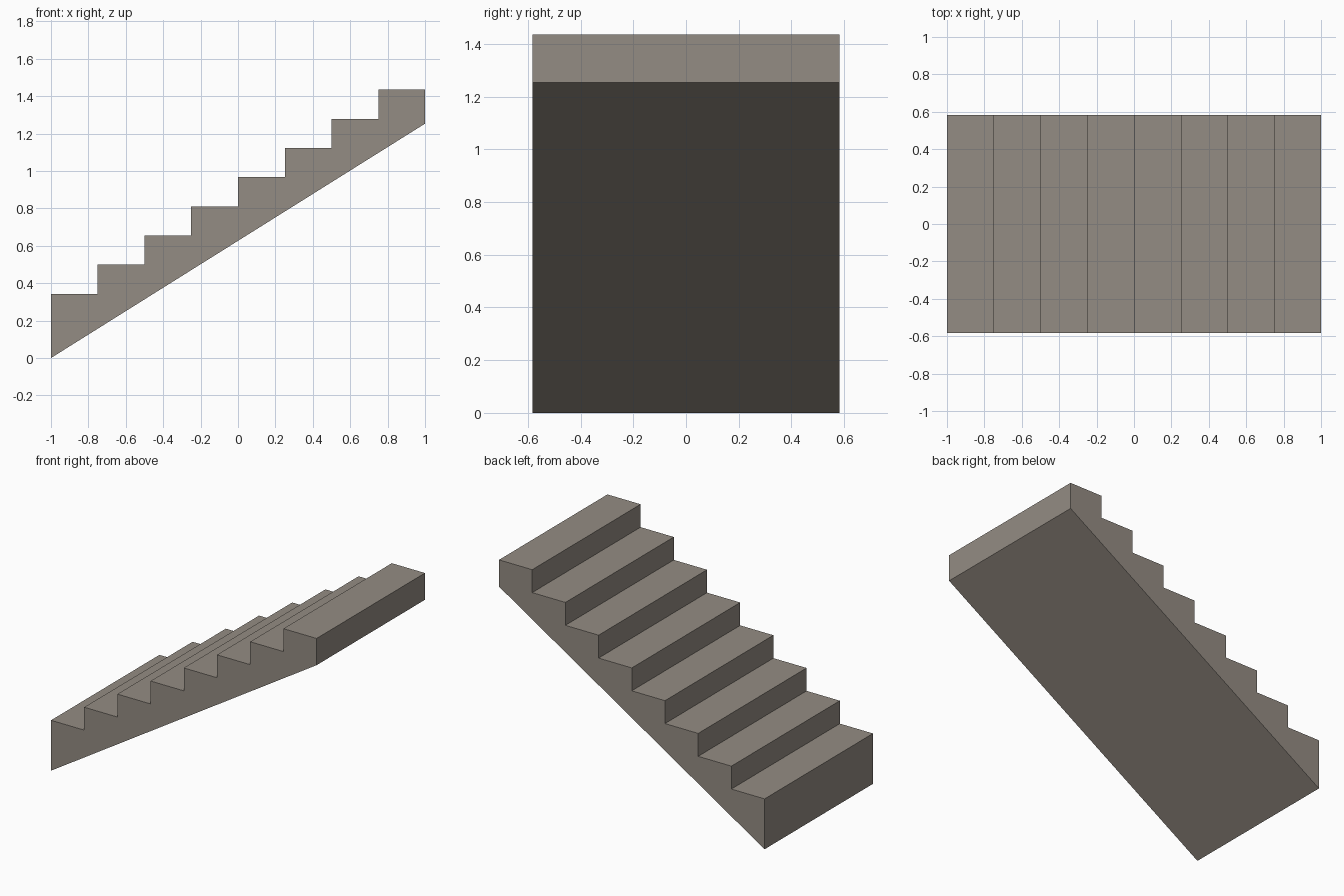
import bpy
import bmesh

cube = bpy.data.objects.get("Cube")
if cube:
    bpy.data.objects.remove(cube, do_unlink=True)

STEPS = 8
LENGTH = 2.0
HALF_WIDTH = 0.583
FIRST_TOP = 0.343
RISE = 0.156
SOFFIT_TOP = 1.253

# Warm grey stone
stone = bpy.data.materials.new("warm grey stone")
stone.use_nodes = True
colour = (0.296, 0.262, 0.227, 1)
stone.diffuse_color = colour
stone.node_tree.nodes["Principled BSDF"].inputs["Base Color"].default_value = colour

# Side profile: sloped underside, then the saw-tooth of treads and risers
tread = LENGTH / STEPS
profile = [(LENGTH / 2, SOFFIT_TOP), (-LENGTH / 2, 0)]
for i in range(STEPS):
    x, z = -LENGTH / 2 + i * tread, FIRST_TOP + i * RISE
    profile += [(x, z), (x + tread, z)]

# Extrude the profile across the width of the flight
bm = bmesh.new()
side = bm.faces.new([bm.verts.new((x, -HALF_WIDTH, z)) for x, z in profile])
extruded = bmesh.ops.extrude_face_region(bm, geom=[side], use_keep_orig=True)
moved = [v for v in extruded["geom"] if isinstance(v, bmesh.types.BMVert)]
bmesh.ops.translate(bm, verts=moved, vec=(0, 2 * HALF_WIDTH, 0))
bmesh.ops.recalc_face_normals(bm, faces=bm.faces)

mesh = bpy.data.meshes.new("stair_flight")
bm.to_mesh(mesh)
bm.free()
mesh.materials.append(stone)
stairs = bpy.data.objects.new("stair_flight", mesh)
bpy.context.collection.objects.link(stairs)
